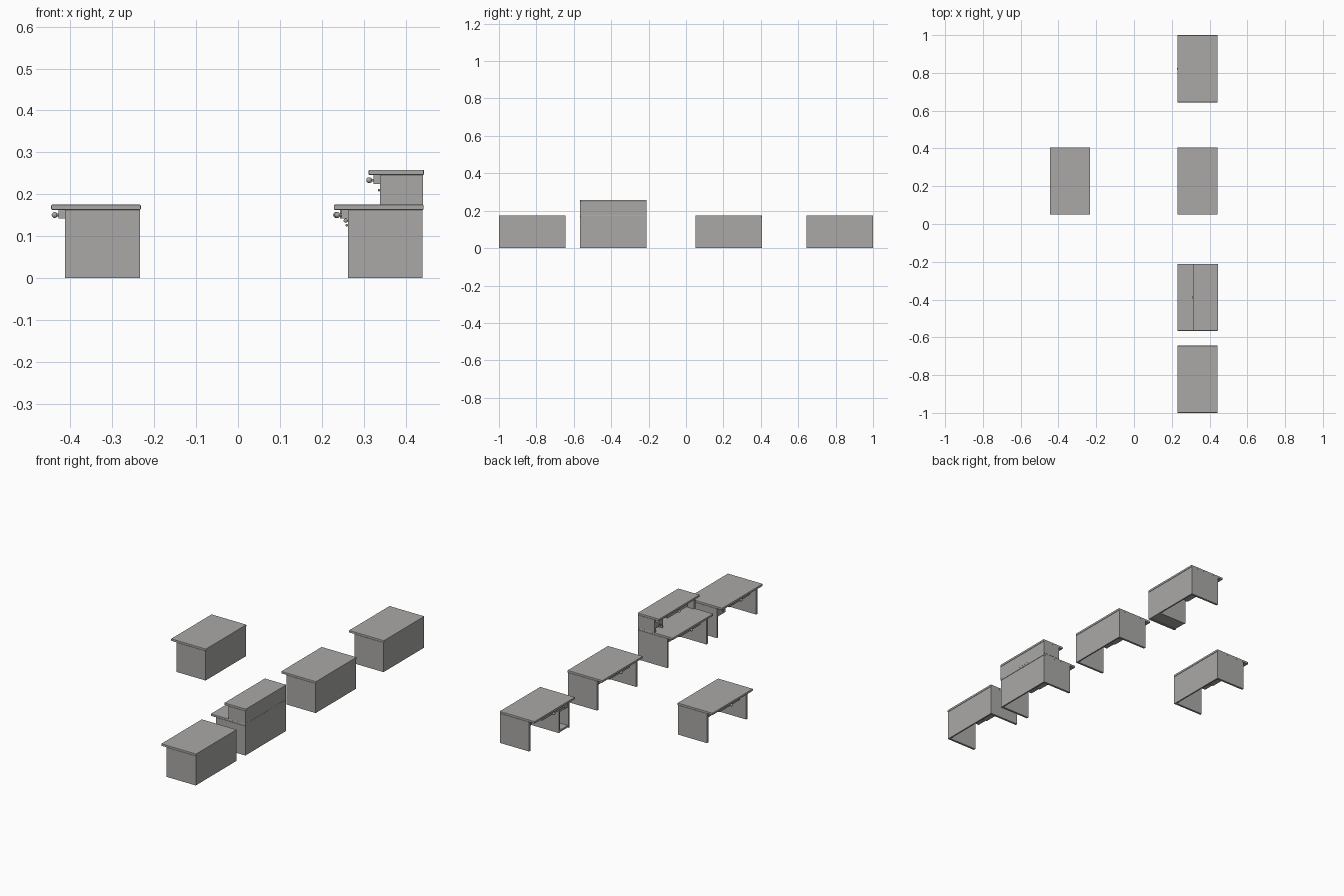
import bpy

if "Cube" in bpy.data.objects:
    bpy.data.objects.remove(bpy.data.objects["Cube"])

W = 0.355     # desk length along y
T = 0.012     # panel thickness

# dark grey finish shared by every part
grey = bpy.data.materials.new("dark_grey")
grey.diffuse_color = (0.4, 0.395, 0.385, 1)
grey.use_nodes = True
grey.node_tree.nodes["Principled BSDF"].inputs["Base Color"].default_value = grey.diffuse_color


def box(name, x, y, z, bevel=0.0):
    """Box from (min, max) pairs."""
    bpy.ops.mesh.primitive_cube_add(size=1, location=[sum(p) / 2 for p in (x, y, z)])
    o = bpy.context.object
    o.name = name
    o.scale = [p[1] - p[0] for p in (x, y, z)]
    bpy.ops.object.transform_apply(location=False, rotation=False, scale=True)
    if bevel:
        m = o.modifiers.new("soft_edge", 'BEVEL')
        m.width = bevel
        m.segments = 2
    return o


def knob(name, x, y, z, r=0.007):
    """Round pull on a short stem, pointing to -x from the surface at x."""
    bpy.ops.mesh.primitive_cylinder_add(vertices=12, radius=r * 0.5, depth=r * 1.6,
                                        location=(x - r * 0.6, y, z),
                                        rotation=(0, 1.570796, 0))
    bpy.context.object.name = name + "_stem"
    bpy.ops.mesh.primitive_uv_sphere_add(segments=16, ring_count=10, radius=r,
                                         location=(x - r * 1.4, y, z))
    bpy.context.object.name = name
    bpy.ops.object.shade_smooth_by_angle()


def drawer(name, x, y, z, r=0.007):
    """Closed drawer box with one central knob."""
    box(name, x, y, z)
    knob(name + "_knob", x[0], sum(y) / 2, sum(z) / 2 - 0.002, r)


def carcass(name, x0, x1, yc, z0, z1, overhang):
    """Two flush end panels, a back panel and an overhanging top."""
    a, b = yc - W / 2, yc + W / 2
    zt = z1 - T
    for side, y in (("left", (b - T, b)), ("right", (a, a + T))):
        box(f"{name}_{side}_end", (x0, x1), y, (z0, zt))
    box(f"{name}_back", (x1 - 0.008, x1), (a + T, b - T), (z0, zt))
    box(f"{name}_top", (x0 - overhang, x1 + 0.002), (a, b), (zt, z1), 0.002)


def desk(name, x0, yc, front=0.015):
    carcass(name, x0, x0 + 0.179, yc, 0, 0.175, 0.033)
    drawer(f"{name}_drawer", (x0 - front, x0 + 0.09), (yc - 0.09, yc + 0.09), (0.142, 0.163))


# plain desks
desk("single_desk", -0.413, 0.228)
desk("middle_desk", 0.262, 0.228)

# desk with an open floor cubby and small drawer at one end
yc = 0.822
desk("cubby_desk", 0.262, yc, 0.018)
a = yc - W / 2 + T
box("cubby_wall", (0.264, 0.433), (a + 0.07, a + 0.078), (0, 0.163))
box("cubby_floor", (0.264, 0.433), (a, a + 0.07), (0.003, 0.013))
drawer("cubby_drawer", (0.264, 0.38), (a + 0.002, a + 0.068), (0.115, 0.141), 0.003)

# end desk with a hanging drawer
yc = -0.822
desk("end_desk", 0.262, yc)
b = yc + W / 2 - T
drawer("hanging_drawer", (0.264, 0.38), (b - 0.068, b - 0.001), (0.115, 0.163), 0.005)

# desk with a raised counter on top
yc = -0.388
desk("counter_desk", 0.262, yc)
carcass("counter", 0.339, 0.442, yc, 0.175, 0.258, 0.027)
drawer("counter_drawer", (0.323, 0.40), (yc - 0.09, yc + 0.09), (0.225, 0.246))
b = yc + W / 2 - T
box("counter_divider", (0.341, 0.434), (b - 0.062, b - 0.055), (0.175, 0.246))
box("counter_shelf", (0.341, 0.434), (b - 0.055, b), (0.194, 0.199))
drawer("counter_small_drawer", (0.341, 0.42), (b - 0.054, b - 0.001), (0.2, 0.224), 0.003)

for o in bpy.data.objects:
    o.data.materials.append(grey)
